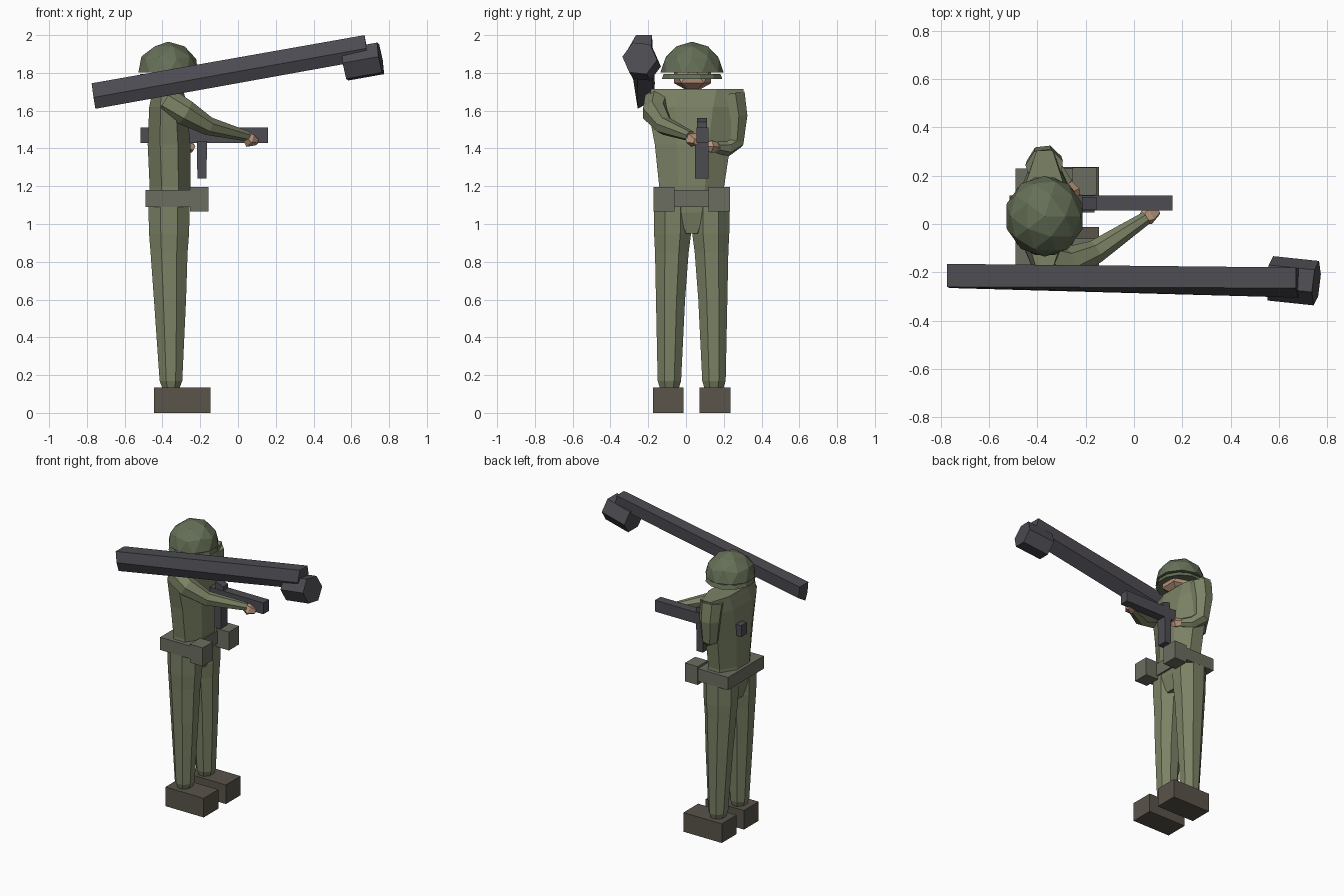
import bpy, bmesh, math
from mathutils import Vector, Matrix

if "Cube" in bpy.data.objects:
    bpy.data.objects.remove(bpy.data.objects["Cube"])

MID = 0.03  # y of the body's mirror plane


def material(name, rgb):
    m = bpy.data.materials.new(name)
    m.diffuse_color = (*rgb, 1)
    m.use_nodes = True
    m.node_tree.nodes["Principled BSDF"].inputs["Base Color"].default_value = m.diffuse_color
    return m


CLOTH = material("cloth", (0.20, 0.225, 0.13))
STEEL = material("helmet_green", (0.13, 0.16, 0.095))
WEB = material("webbing", (0.15, 0.155, 0.115))
BOOT = material("boot_brown", (0.10, 0.088, 0.068))
GUN = material("gunmetal", (0.075, 0.072, 0.085))
SKIN = material("skin", (0.50, 0.31, 0.21))


def finish(name, bm, mat):
    bmesh.ops.recalc_face_normals(bm, faces=bm.faces[:])
    me = bpy.data.meshes.new(name)
    bm.to_mesh(me)
    bm.free()
    me.materials.append(mat)
    ob = bpy.data.objects.new(name, me)
    bpy.context.collection.objects.link(ob)
    return ob


def box(name, lo, hi, mat):
    lo, hi = Vector(lo), Vector(hi)
    bm = bmesh.new()
    m = Matrix.Translation((lo + hi) / 2) @ Matrix.Diagonal((*(hi - lo), 1))
    bmesh.ops.create_cube(bm, size=1, matrix=m)
    return finish(name, bm, mat)


def loft(name, rings, mat):
    """Skin matching rings of points and cap both ends."""
    bm = bmesh.new()
    vs = [[bm.verts.new(p) for p in r] for r in rings]
    n = len(vs[0])
    for a, b in zip(vs, vs[1:]):
        for i in range(n):
            j = (i + 1) % n
            bm.faces.new((a[i], a[j], b[j], b[i]))
    bm.faces.new(vs[0][::-1])
    bm.faces.new(vs[-1])
    return finish(name, bm, mat)


def stack(name, rows, mat, sides=8):
    """Loft of level rings; each row is cx, cy, z, half x, half y."""
    rings, k = [], 1 / math.cos(math.pi / sides)
    for cx, cy, z, hx, hy in rows:
        ang = [(i + 0.5) * math.tau / sides for i in range(sides)]
        rings.append([(cx + hx * k * math.cos(a), cy + hy * k * math.sin(a), z) for a in ang])
    return loft(name, rings, mat)


def limb(name, rows, mat, sides=7, phase=0.0):
    """Tube along a path; each row is x, y, z, radius."""
    pts = [Vector(r[:3]) for r in rows]
    rings, last, u = [], None, None
    for i, p in enumerate(pts):
        t = (pts[min(i + 1, len(pts) - 1)] - pts[max(i - 1, 0)]).normalized()
        if last is None:
            u = t.orthogonal().normalized()
        else:
            u = last.rotation_difference(t) @ u
        w, last, r = t.cross(u), t, rows[i][3]
        ang = [phase + k * math.tau / sides for k in range(sides)]
        rings.append([p + r * (math.cos(a) * u + math.sin(a) * w) for a in ang])
    return loft(name, rings, mat)


def ball(name, centre, size, mat, subdiv=2, cut=None):
    bm = bmesh.new()
    m = Matrix.Translation(centre) @ Matrix.Diagonal((*size, 1))
    bmesh.ops.create_icosphere(bm, subdivisions=subdiv, radius=1, matrix=m)
    if cut is not None:
        geom = bm.verts[:] + bm.edges[:] + bm.faces[:]
        cutres = bmesh.ops.bisect_plane(bm, geom=geom, plane_co=(0, 0, cut),
                                        plane_no=(0, 0, 1), clear_inner=True)
        edges = [e for e in cutres["geom_cut"] if isinstance(e, bmesh.types.BMEdge)]
        bmesh.ops.contextual_create(bm, geom=edges)
    return finish(name, bm, mat)


# Legs, boots and belt pouches, one per side
for side, s in (("left", 1), ("right", -1)):
    stack(side + "_leg", [
        (-0.355, MID + s * 0.118, 0.13, 0.045, 0.050),
        (-0.355, MID + s * 0.118, 0.17, 0.060, 0.062),
        (-0.360, MID + s * 0.112, 0.60, 0.085, 0.077),
        (-0.365, MID + s * 0.105, 0.85, 0.098, 0.089),
        (-0.365, MID + s * 0.101, 0.95, 0.106, 0.098),
        (-0.365, MID + s * 0.100, 1.12, 0.110, 0.100)], CLOTH)
    y = sorted((MID + s * 0.042, MID + s * 0.206))
    box(side + "_boot", (-0.445, y[0], 0), (-0.145, y[1], 0.135), BOOT)
    y = sorted((MID + s * 0.09, MID + s * 0.203))
    box(side + "_pouch", (-0.255, y[0], 1.065), (-0.155, y[1], 1.195), WEB)

# Pelvis and torso
stack("torso", [
    (-0.365, MID, 0.95, 0.080, 0.070),
    (-0.365, MID, 1.06, 0.105, 0.180),
    (-0.360, MID, 1.20, 0.108, 0.172),
    (-0.365, 0.035, 1.42, 0.113, 0.200),
    (-0.370, 0.042, 1.62, 0.100, 0.245),
    (-0.370, 0.060, 1.715, 0.080, 0.245)], CLOTH)
box("belt", (-0.49, -0.17, 1.09), (-0.245, 0.23, 1.18), WEB)

# Arms and hands
limb("right_arm", [(-0.38, -0.15, 1.65, 0.075), (-0.28, -0.165, 1.59, 0.070),
                   (-0.16, -0.115, 1.52, 0.050), (0.05, 0.025, 1.465, 0.028)], CLOTH)
limb("right_hand", [(0.03, 0.015, 1.47, 0.02), (0.06, 0.035, 1.445, 0.040),
                    (0.10, 0.055, 1.435, 0.018)], SKIN, 5)
limb("left_arm", [(-0.37, 0.235, 1.69, 0.080), (-0.37, 0.255, 1.57, 0.074),
                  (-0.365, 0.250, 1.43, 0.058), (-0.325, 0.21, 1.40, 0.046),
                  (-0.275, 0.16, 1.405, 0.030)], CLOTH)
limb("left_hand", [(-0.28, 0.165, 1.405, 0.026), (-0.255, 0.13, 1.41, 0.034),
                   (-0.245, 0.10, 1.41, 0.02)], SKIN, 5)

# Head and helmet
ball("head", (-0.345, 0.035, 1.79), (0.115, 0.115, 0.10), SKIN, 1)
ball("helmet", (-0.37, 0.032, 1.80), (0.166, 0.168, 0.165), STEEL, 2, 1.803)
stack("helmet_brim", [(-0.37, 0.032, 1.768, 0.155, 0.160),
                      (-0.37, 0.032, 1.795, 0.148, 0.150)], STEEL, 12)

# Rifle: long body, slanted sight, tapered magazine
box("rifle_body", (-0.515, 0.055, 1.43), (0.16, 0.118, 1.51), GUN)
loft("rifle_sight", [[(-0.215, y, 1.50), (-0.155, y, 1.50), (-0.155, y, 1.54), (-0.215, y, 1.56)]
                     for y in (0.057, 0.112)], GUN)
loft("rifle_magazine", [[(-0.218, y, 1.44), (-0.163, y, 1.44), (-0.168, y, 1.24), (-0.215, y, 1.24)]
                        for y in (0.047, 0.12)], GUN)

# Shoulder launcher: five-sided tube and six-sided tip
loft("launcher_tube", [
    [(-0.775, -0.165, 1.745), (-0.775, -0.26, 1.745), (-0.765, -0.265, 1.67),
     (-0.755, -0.255, 1.61), (-0.76, -0.17, 1.66)],
    [(0.67, -0.18, 2.0), (0.67, -0.265, 2.0), (0.68, -0.305, 1.93),
     (0.69, -0.26, 1.87), (0.685, -0.185, 1.92)]], GUN)
limb("launcher_tip", [(0.565, -0.225, 1.843, 0.093), (0.755, -0.245, 1.877, 0.093)], GUN, 6, 0.15)
